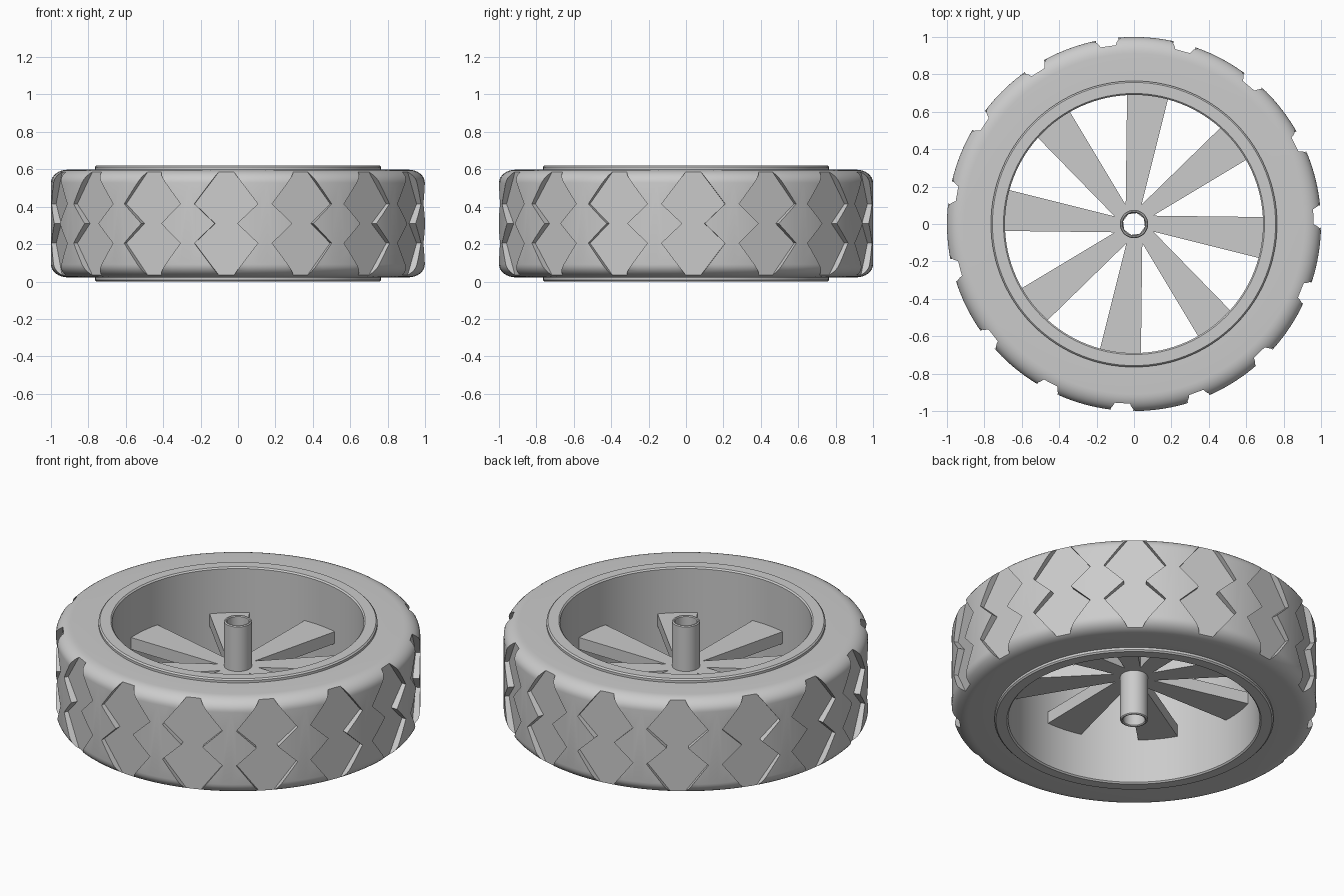
import bpy, bmesh, math
from mathutils import Matrix

cube = bpy.data.objects.get("Cube")
if cube:
    bpy.data.objects.remove(cube, do_unlink=True)

MID = 0.31          # half height of the wheel
TREADS = 15
SPOKES = 8

grey = bpy.data.materials.new("plain grey")
grey.use_nodes = True
grey.diffuse_color = (0.6, 0.6, 0.6, 1)
grey.node_tree.nodes["Principled BSDF"].inputs["Base Color"].default_value = (0.6, 0.6, 0.6, 1)


def finish(bm, name):
    bmesh.ops.recalc_face_normals(bm, faces=bm.faces)
    mesh = bpy.data.meshes.new(name)
    bm.to_mesh(mesh)
    bm.free()
    mesh.materials.append(grey)
    obj = bpy.data.objects.new(name, mesh)
    bpy.context.collection.objects.link(obj)
    return obj


def smooth(obj):
    bpy.ops.object.select_all(action='DESELECT')
    obj.select_set(True)
    bpy.context.view_layer.objects.active = obj
    bpy.ops.object.shade_smooth_by_angle(angle=math.radians(30))


def lathe(name, profile, steps):
    """Revolve a closed (radius, z) profile around the axle."""
    bm = bmesh.new()
    rings = []
    for i in range(steps):
        a = 2 * math.pi * i / steps
        rings.append([bm.verts.new((r * math.cos(a), r * math.sin(a), z)) for r, z in profile])
    n = len(profile)
    for i in range(steps):
        a, b = rings[i], rings[(i + 1) % steps]
        for j in range(n):
            k = (j + 1) % n
            bm.faces.new((a[j], b[j], b[k], a[k]))
    return finish(bm, name)


def prism(bm, points, offset, matrix):
    """Add a closed prism: a polygon of 3D points swept along an offset."""
    low = [bm.verts.new(matrix @ p) for p in points]
    high = [bm.verts.new(matrix @ (p + offset)) for p in points]
    bm.faces.new(low)
    bm.faces.new(high[::-1])
    n = len(points)
    for i in range(n):
        j = (i + 1) % n
        bm.faces.new((low[i], low[j], high[j], high[i]))


def vec(x, y, z):
    return Matrix.Translation((x, y, z)).translation


# Tyre with rounded shoulders
half = 0.288
shoulder = []
for i in range(9):
    t = math.pi / 2 * i / 8
    shoulder.append((0.91 + 0.09 * math.cos(t), half - 0.07 + 0.07 * math.sin(t)))
upper = shoulder + [(0.74, half)]
profile = [(r, MID + z) for r, z in upper] + [(r, MID - z) for r, z in reversed(upper)]
tyre = lathe("tyre", profile, 120)

# Flat-floored hourglass recesses around the tread
side = [(0.03, 0.29), (0.17, 0.105), (0.06, 0), (0.17, -0.105), (0.03, -0.29)]
outline = side + [(-w, z) for w, z in reversed(side)]
bm = bmesh.new()
for i in range(TREADS):
    turn = Matrix.Rotation(math.radians(2.3) + 2 * math.pi * i / TREADS, 4, 'Z')
    prism(bm, [vec(0.96, w, MID + z) for w, z in outline], vec(0.1, 0, 0), turn)
cutter = finish(bm, "tread_cutter")
cutter.hide_render = True
cut = tyre.modifiers.new("tread", 'BOOLEAN')
cut.operation = 'DIFFERENCE'
cut.solver = 'EXACT'
cut.object = cutter
bpy.ops.object.select_all(action='DESELECT')
tyre.select_set(True)
bpy.context.view_layer.objects.active = tyre
bpy.ops.object.modifier_apply(modifier=cut.name)
bpy.data.objects.remove(cutter, do_unlink=True)
smooth(tyre)


# Rim and hollow hub are bevelled tubes
def tube(name, inner, outer, bevel, steps):
    b, top = bevel, 2 * MID
    obj = lathe(name, [(inner, b), (inner + b, 0), (outer - b, 0), (outer, b),
                       (outer, top - b), (outer - b, top), (inner + b, top), (inner, top - b)], steps)
    smooth(obj)


tube("rim", 0.69, 0.765, 0.008, 120)
tube("hub", 0.06, 0.076, 0.005, 48)

# Wedge-shaped spokes
bm = bmesh.new()
wedge = [(0.05, 0.045), (0.06, -0.03), (0.68, -0.185), (0.70, 0.037)]
for i in range(SPOKES):
    turn = Matrix.Rotation(2 * math.pi * i / SPOKES, 4, 'Z')
    prism(bm, [vec(x, y, MID - 0.036) for x, y in wedge], vec(0, 0, 0.072), turn)
finish(bm, "spokes")
